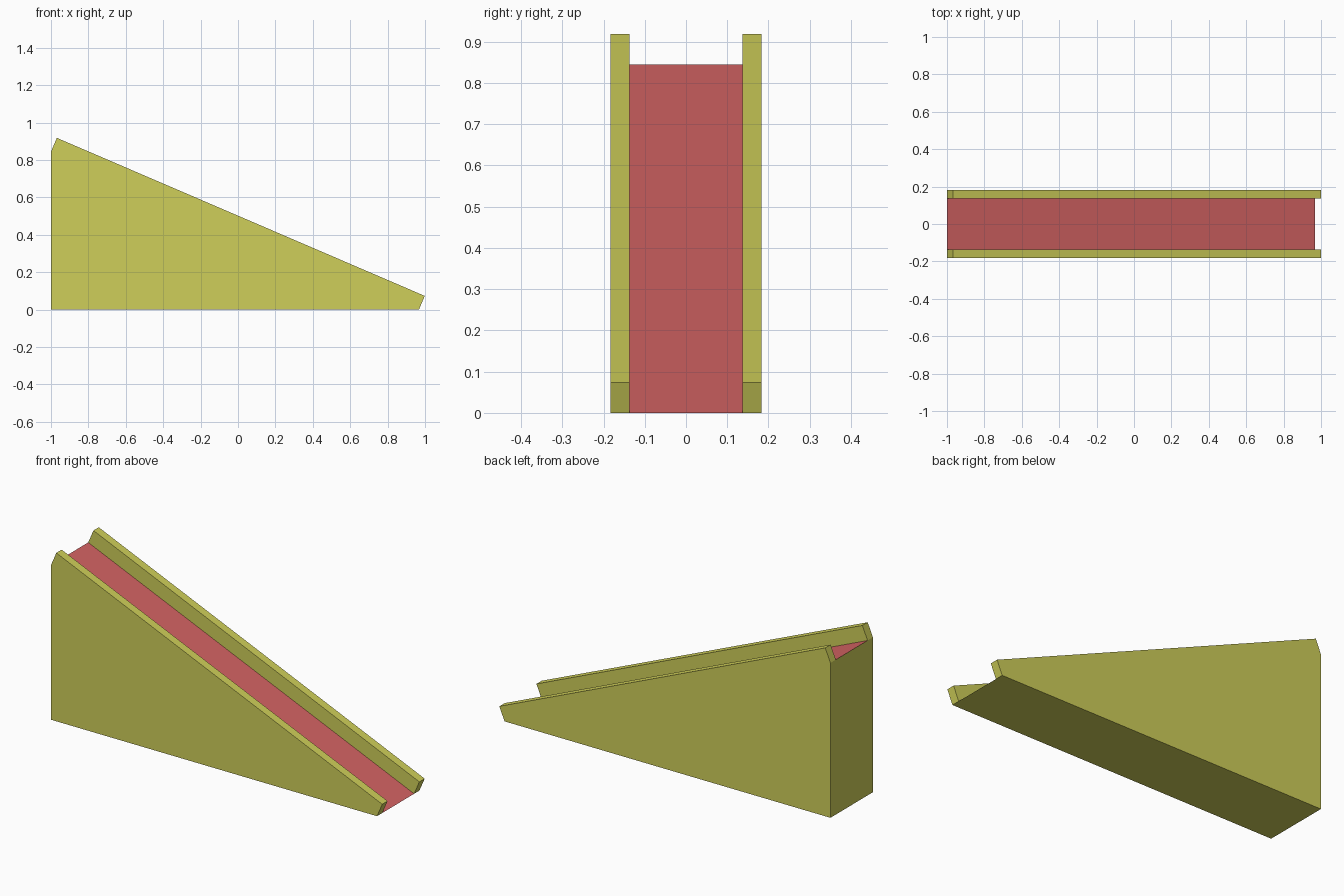
import bpy
import bmesh
from mathutils import Vector

cube = bpy.data.objects.get("Cube")
if cube:
    bpy.data.objects.remove(cube, do_unlink=True)


def make_material(name, rgb):
    mat = bpy.data.materials.new(name)
    mat.use_nodes = True
    mat.diffuse_color = (*rgb, 1)
    mat.node_tree.nodes["Principled BSDF"].inputs["Base Color"].default_value = (*rgb, 1)
    return mat


yellow = make_material("olive_yellow", (0.62, 0.62, 0.10))
red = make_material("soft_red", (0.66, 0.125, 0.125))


def extrude_profile(name, profile, y_min, y_max, materials):
    """Extrude an x-z outline along y into a solid."""
    bm = bmesh.new()
    face = bm.faces.new([bm.verts.new((x, y_min, z)) for x, z in profile])
    new = bmesh.ops.extrude_face_region(bm, geom=[face])["geom"]
    verts = [v for v in new if isinstance(v, bmesh.types.BMVert)]
    bmesh.ops.translate(bm, verts=verts, vec=Vector((0, y_max - y_min, 0)))
    bmesh.ops.recalc_face_normals(bm, faces=bm.faces)
    mesh = bpy.data.meshes.new(name)
    bm.to_mesh(mesh)
    bm.free()
    for mat in materials:
        mesh.materials.append(mat)
    obj = bpy.data.objects.new(name, mesh)
    bpy.context.collection.objects.link(obj)
    return obj


half_width, inner = 0.183, 0.137
toe, back, height = 0.967, -1.0, 0.845
corner, low, high = (back, 0), (toe, 0), (back, height)
# Curb offset, square to the slope
rise = Vector((height, toe - back)).normalized() * 0.08

# Wedge core with a red sloping track
core = extrude_profile("ramp_core", [corner, low, high], -inner, inner, [yellow, red])
for poly in core.data.polygons:
    poly.material_index = int(poly.normal.z > 0.5)

# Side walls, raised above the track as curbs
wall = [corner, low, (toe + rise.x, rise.y), (back + rise.x, height + rise.y), high]
for name, y0, y1 in (("front_wall", -half_width, -inner), ("back_wall", inner, half_width)):
    extrude_profile(name, wall, y0, y1, [yellow])
